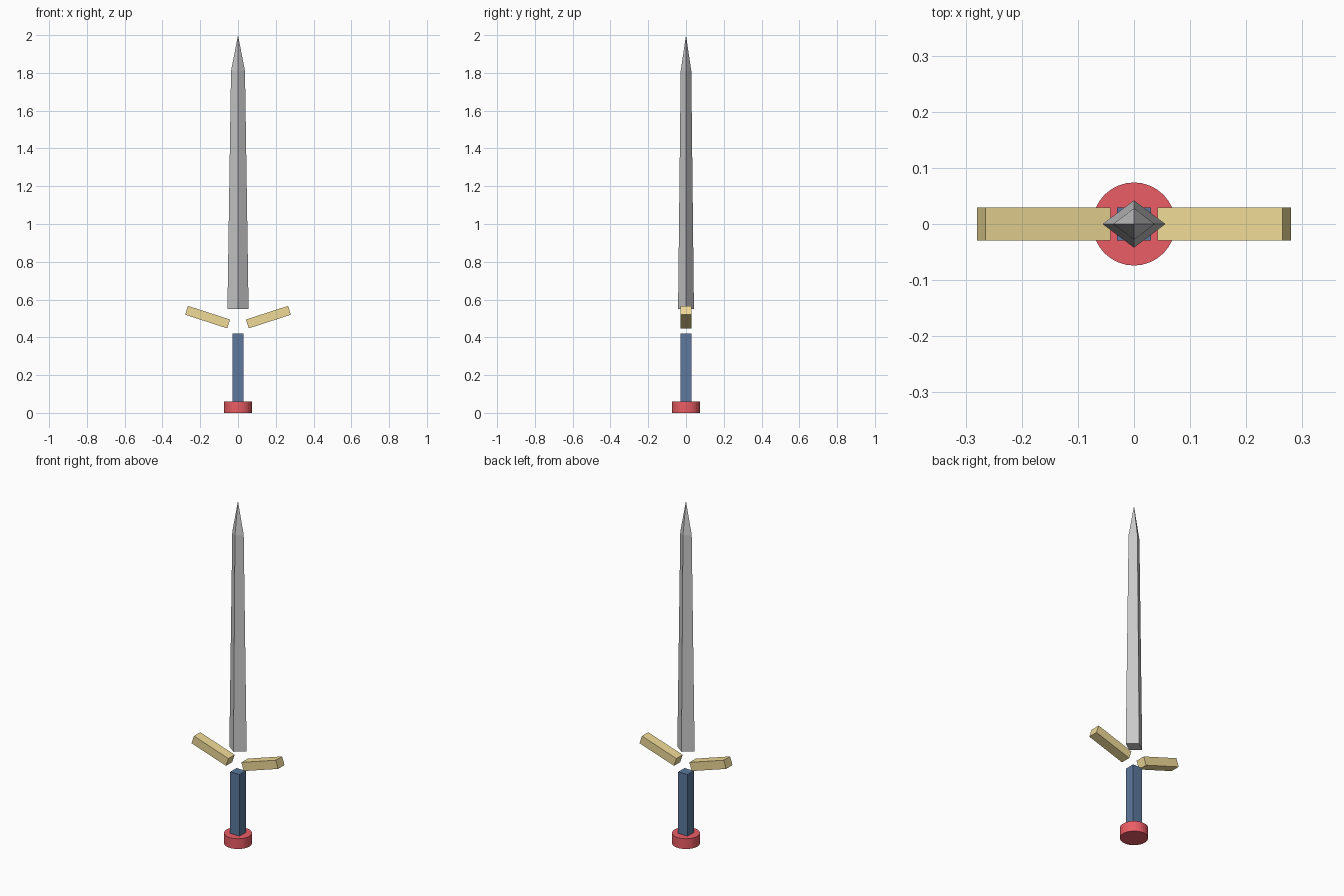
import bpy, bmesh, math
from mathutils import Matrix, Vector

if "Cube" in bpy.data.objects:
    bpy.data.objects.remove(bpy.data.objects["Cube"])


def add_object(name, bm, color=None):
    bmesh.ops.recalc_face_normals(bm, faces=bm.faces)
    mesh = bpy.data.meshes.new(name)
    bm.to_mesh(mesh)
    bm.free()
    obj = bpy.data.objects.new(name, mesh)
    bpy.context.collection.objects.link(obj)
    if color:
        mat = bpy.data.materials.get(color[0]) or bpy.data.materials.new(color[0])
        mat.diffuse_color = color[1]
        mat.use_nodes = True
        mat.node_tree.nodes["Principled BSDF"].inputs["Base Color"].default_value = mat.diffuse_color
        mesh.materials.append(mat)
    return obj


def add_box(name, center, size, color, tilt=0.0):
    bm = bmesh.new()
    matrix = (Matrix.Translation(Vector(center)) @ Matrix.Rotation(tilt, 4, 'Y')
              @ Matrix.Diagonal((*size, 1)))
    bmesh.ops.create_cube(bm, size=1, matrix=matrix)
    return add_object(name, bm, color)


RED = ("red", (0.83, 0.11, 0.13, 1))
BLUE = ("navy", (0.11, 0.19, 0.34, 1))
GOLD = ("gold", (0.87, 0.70, 0.31, 1))

# Pommel: flat disc
bm = bmesh.new()
bmesh.ops.create_cone(bm, cap_ends=True, segments=32, radius1=0.074, radius2=0.074,
                      depth=0.06, matrix=Matrix.Translation((0, 0, 0.03)))
add_object("pommel", bm, RED)

# Grip: square bar
add_box("grip", (0, 0, 0.24), (0.06, 0.058, 0.36), BLUE)

# Crossguard: two bars rising outwards
for side, name in ((-1, "left_guard"), (1, "right_guard")):
    add_box(name, (side * 0.161, 0, 0.507), (0.234, 0.058, 0.049), GOLD,
            tilt=-side * math.radians(18))

# Blade: tapering diamond section closing to a point
bm = bmesh.new()
rings = []
for z, hx, hy in ((0.55, 0.056, 0.042), (1.81, 0.037, 0.028)):
    rings.append([bm.verts.new(p) for p in
                  ((hx, 0, z), (0, hy, z), (-hx, 0, z), (0, -hy, z))])
tip = bm.verts.new((0, 0, 2.0))
bm.faces.new(rings[0])
for i in range(4):
    j = (i + 1) % 4
    bm.faces.new((rings[0][i], rings[0][j], rings[1][j], rings[1][i]))
    bm.faces.new((rings[1][i], rings[1][j], tip))
add_object("blade", bm)
